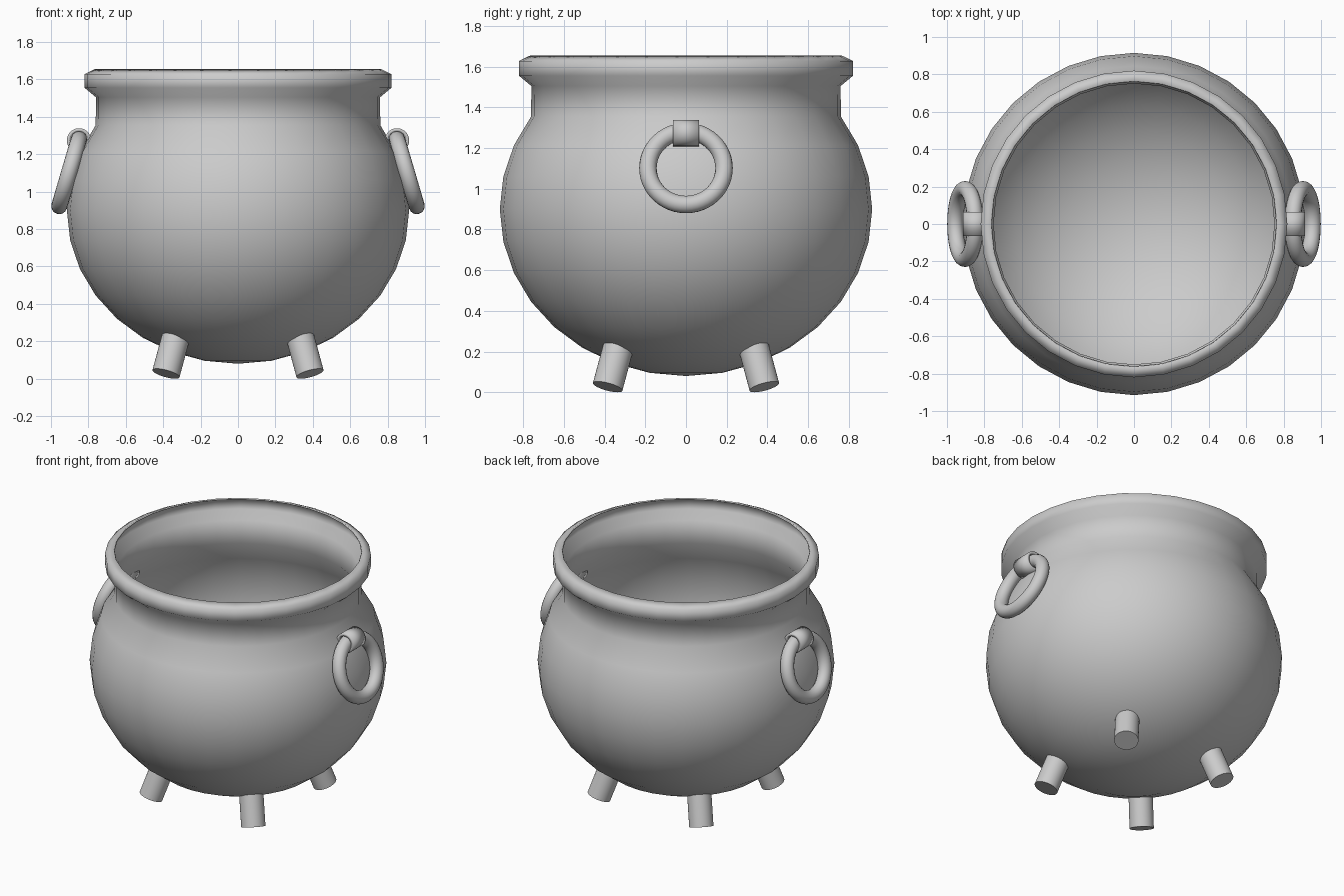
import bpy, bmesh
from math import sin, cos, pi, radians, sqrt, atan2
from mathutils import Vector

if "Cube" in bpy.data.objects:
    bpy.data.objects.remove(bpy.data.objects["Cube"])

RX, RZ, CZ = 0.915, 0.82, 0.9      # belly radius, half height, centre height


def finish(obj, angle):
    bpy.ops.object.select_all(action='DESELECT')
    obj.select_set(True)
    bpy.context.view_layer.objects.active = obj
    bpy.ops.object.shade_smooth_by_angle(angle=radians(angle))


def lathe(name, profile, segs):
    """Revolve a bottom-to-top (radius, z) profile; the first point is the pole."""
    bm = bmesh.new()
    pole = bm.verts.new((0, 0, profile[0][1]))
    rings = [[bm.verts.new((r * cos(2 * pi * j / segs), r * sin(2 * pi * j / segs), z))
              for j in range(segs)] for r, z in profile[1:]]
    for j in range(segs):
        k = (j + 1) % segs
        bm.faces.new((pole, rings[0][k], rings[0][j]))
        for a, b in zip(rings, rings[1:]):
            bm.faces.new((a[j], a[k], b[k], b[j]))
    mesh = bpy.data.meshes.new(name)
    bm.to_mesh(mesh)
    bm.free()
    obj = bpy.data.objects.new(name, mesh)
    bpy.context.collection.objects.link(obj)
    return obj


# Thin-walled pot: squashed sphere belly, straight neck, flared rim
step = pi / 16
profile = [(RX * cos(a), CZ + RZ * sin(a)) for a in (-pi / 2 + i * step for i in range(12))]
profile += [(0.76, 1.505), (0.82, 1.555), (0.82, 1.628), (0.765, 1.655)]
pot = lathe("pot", profile, 32)
wall = pot.modifiers.new("wall", 'SOLIDIFY')
wall.thickness = 0.01
finish(pot, 75)

# Four splayed feet whose tops follow the belly
for sx, sy, name in ((-1, -1, "front_left_foot"), (1, -1, "front_right_foot"),
                     (-1, 1, "back_left_foot"), (1, 1, "back_right_foot")):
    up = Vector((-0.27 * sx, -0.27 * sy, 1)).normalized()
    base = Vector((0.385 * sx, 0.385 * sy, 0.027))
    bpy.ops.mesh.primitive_cylinder_add(vertices=32, radius=0.075, depth=0.2,
                                        location=base + up * 0.1,
                                        rotation=up.to_track_quat('Z', 'Y').to_euler())
    foot = bpy.context.object
    foot.name = name
    bpy.ops.object.transform_apply(location=True, rotation=True, scale=True)
    for v in foot.data.vertices:
        if (v.co - base).dot(up) > 0.1:
            for _ in range(4):
                r2 = (v.co.x ** 2 + v.co.y ** 2) / RX ** 2
                v.co += up * (CZ - RZ * sqrt(1 - r2) + 0.006 - v.co.z)
    finish(foot, 40)

# Hanging rings and the tube brackets that hold them
tilt = radians(16.4)
for s, side in ((-1, "left"), (1, "right")):
    bpy.ops.mesh.primitive_torus_add(major_radius=0.187, minor_radius=0.043,
                                     major_segments=48, minor_segments=16,
                                     location=(0.903 * s, 0, 1.102),
                                     rotation=(0, pi / 2 - tilt * s, 0))
    ring = bpy.context.object
    ring.name = side + "_ring"
    finish(ring, 60)

    bpy.ops.mesh.primitive_cylinder_add(vertices=32, radius=0.065, depth=0.13,
                                        end_fill_type='NOTHING',
                                        location=(0.85 * s, 0, 1.274),
                                        rotation=(pi / 2, 0, 0))
    bracket = bpy.context.object
    bracket.name = side + "_bracket"
    bracket.modifiers.new("wall", 'SOLIDIFY').thickness = 0.018
    finish(bracket, 40)
